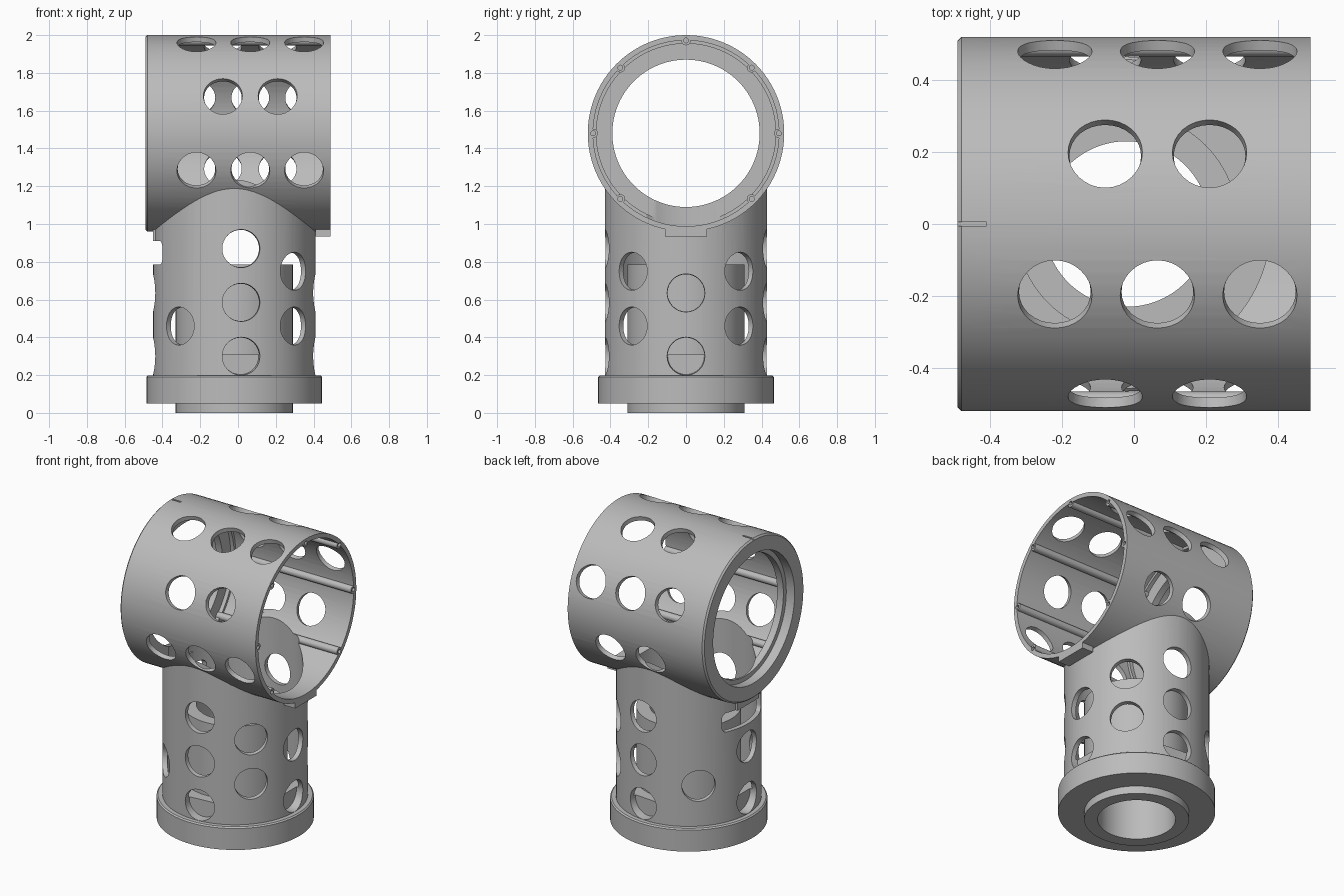
import bpy, bmesh, math
from mathutils import Matrix, Vector

if "Cube" in bpy.data.objects:
    bpy.data.objects.remove(bpy.data.objects["Cube"], do_unlink=True)

grey = bpy.data.materials.new("plain_grey")
grey.use_nodes = True
grey.diffuse_color = (0.5, 0.5, 0.5, 1)
grey.node_tree.nodes["Principled BSDF"].inputs["Base Color"].default_value = (0.5, 0.5, 0.5, 1)

AXIS_Z, AXIS_X = 1.48, -0.02      # height of the cross tube, offset of the upright
R_CROSS, R_UP = 0.52, 0.43
LAY = Matrix.Translation((0, 0, AXIS_Z)) @ Matrix.Rotation(math.pi / 2, 4, 'Y')
STAND = Matrix.Translation((AXIS_X, 0, 0))


def finish(name, bm, helper=False):
    bmesh.ops.recalc_face_normals(bm, faces=bm.faces)
    mesh = bpy.data.meshes.new(name)
    bm.to_mesh(mesh)
    bm.free()
    mesh.materials.append(grey)
    ob = bpy.data.objects.new(name, mesh)
    bpy.context.scene.collection.objects.link(ob)
    ob.hide_render = helper
    return ob


def revolve(name, profile, matrix, steps=96):
    """Spin a closed (radius, height) profile about z, then place it."""
    bm = bmesh.new()
    rings = []
    for i in range(steps):
        a = math.tau * i / steps
        rings.append([bm.verts.new(matrix @ Vector((r * math.cos(a), r * math.sin(a), h)))
                      for r, h in profile])
    n = len(profile)
    for i in range(steps):
        p, q = rings[i], rings[(i + 1) % steps]
        for j in range(n):
            k = (j + 1) % n
            bm.faces.new((p[j], q[j], q[k], p[k]))
    return finish(name, bm)


def add_rod(bm, start, end, r1, r2, segments=32):
    """Add a capped rod or cone between two points."""
    start, end = Vector(start), Vector(end)
    d = end - start
    m = Matrix.Translation((start + end) / 2) @ d.to_track_quat('Z', 'Y').to_matrix().to_4x4()
    bmesh.ops.create_cone(bm, cap_ends=True, segments=segments, radius1=r1, radius2=r2,
                          depth=d.length, matrix=m)


def box(name, lo, hi, bevel=0.0, helper=False):
    bm = bmesh.new()
    lo, hi = Vector(lo), Vector(hi)
    m = Matrix.Translation((lo + hi) / 2) @ Matrix.Diagonal((*(hi - lo), 1))
    bmesh.ops.create_cube(bm, size=1, matrix=m)
    if bevel:
        along_x = [e for e in bm.edges if abs(e.verts[0].co.x - e.verts[1].co.x) > 0.01]
        bmesh.ops.bevel(bm, geom=along_x, offset=bevel, segments=5, affect='EDGES', profile=0.5)
    return finish(name, bm, helper)


def boolean(ob, tool, operation='DIFFERENCE', keep=False):
    mod = ob.modifiers.new("cut", 'BOOLEAN')
    mod.operation, mod.object, mod.solver = operation, tool, 'EXACT'
    bpy.ops.object.select_all(action='DESELECT')
    bpy.context.view_layer.objects.active = ob
    ob.select_set(True)
    bpy.ops.object.modifier_apply(modifier=mod.name)
    if not keep:
        bpy.data.objects.remove(tool, do_unlink=True)


def ring_point(angle, r, x):
    """Point on the cross tube, angle measured from the top towards the back."""
    a = math.radians(angle)
    return (x, r * math.sin(a), AXIS_Z + r * math.cos(a))


# Cross tube with a stepped inward flange at its right end
cross = revolve("cross_tube", [
    (0.51, -0.49), (R_CROSS, -0.48), (R_CROSS, 0.49), (0.492, 0.49), (0.492, -0.36),
    (0.475, -0.36), (0.475, -0.385), (0.39, -0.385), (0.39, -0.43), (0.42, -0.43),
    (0.42, -0.49)], LAY)

# Screw ribs along the inside
bm = bmesh.new()
for k in range(-3, 4):
    add_rod(bm, ring_point(45 * k, 0.49, -0.4), ring_point(45 * k, 0.49, 0.488), 0.024, 0.024, 20)
boolean(cross, finish("rib_set", bm, True), 'UNION')

# Opening into the upright
bm = bmesh.new()
add_rod(bm, (AXIS_X, 0, 0.5), (AXIS_X, 0, 1.4), 0.4, 0.4, 96)
boolean(cross, finish("bore_cutter", bm, True))

# Staggered rows of round holes in the cross tube, and the screw holes
bm = bmesh.new()
rows = {22.5: 2, 67.5: 3, 112.5: 2, -22.5: 3, -67.5: 2, -112.5: 3}
for angle, count in rows.items():
    for x in ((-0.08, 0.21) if count == 2 else (-0.22, 0.065, 0.35)):
        add_rod(bm, ring_point(angle, 0.45, x), ring_point(angle, 0.54, x), 0.094, 0.106)
for k in range(-3, 4):
    add_rod(bm, ring_point(45 * k, 0.492, 0.4), ring_point(45 * k, 0.492, 0.52), 0.013, 0.013, 12)
boolean(cross, finish("cross_hole_cutter", bm, True))

# Alignment mark on top of the flange
boolean(cross, box("mark_cutter", (-0.5, -0.006, 1.988), (-0.41, 0.006, 2.05), helper=True))

# Upright: spigot, base ring, outer wall and inner sleeve in one profile
upright = revolve("upright_tube", [
    (0.23, 0), (0.31, 0), (0.31, 0.05), (0.465, 0.05), (0.465, 0.19), (0.457, 0.198),
    (R_UP, 0.198), (R_UP, 1.45), (0.4, 1.45), (0.4, 0.31), (0.31, 0.31), (0.31, 0.785),
    (0.23, 0.785)], STAND)

# Trim the upright to the cross tube
bm = bmesh.new()
add_rod(bm, (-0.6, 0, AXIS_Z), (0.6, 0, AXIS_Z), 0.495, 0.495, 96)
boolean(upright, finish("trim_cutter", bm, True))

# Round holes in the upright, columns mirrored front to back
bm = bmesh.new()
columns = {0: (0.3, 0.635), 42: (0.46, 0.75), 85: (0.3, 0.585, 0.87), 133: (0.46,), 180: (0.3, 0.635)}
for angle, heights in columns.items():
    for side in ((1,) if angle in (0, 180) else (1, -1)):
        a = math.radians(angle * side)
        for z in heights:
            ends = [(AXIS_X + r * math.cos(a), r * math.sin(a), z) for r in (0.375, 0.445)]
            add_rod(bm, *ends, 0.097, 0.102)
boolean(upright, finish("upright_hole_cutter", bm, True))

# Wide rounded slot under the flange
boolean(upright, box("slot_cutter", (-0.52, -0.2, 0.785), (-0.345, 0.2, 0.91), 0.03, True))

# Tabs under both ends of the cross tube
open_end_tab = box("open_end_tab", (0.41, -0.11, 0.935), (0.49, 0.11, 0.985))
flange_tab = box("flange_tab", (-0.45, -0.11, 0.91), (-0.4, 0.11, 0.985))

for ob in (cross, upright):
    bpy.ops.object.select_all(action='DESELECT')
    bpy.context.view_layer.objects.active = ob
    ob.select_set(True)
    bpy.ops.object.shade_smooth_by_angle(angle=math.radians(30))
